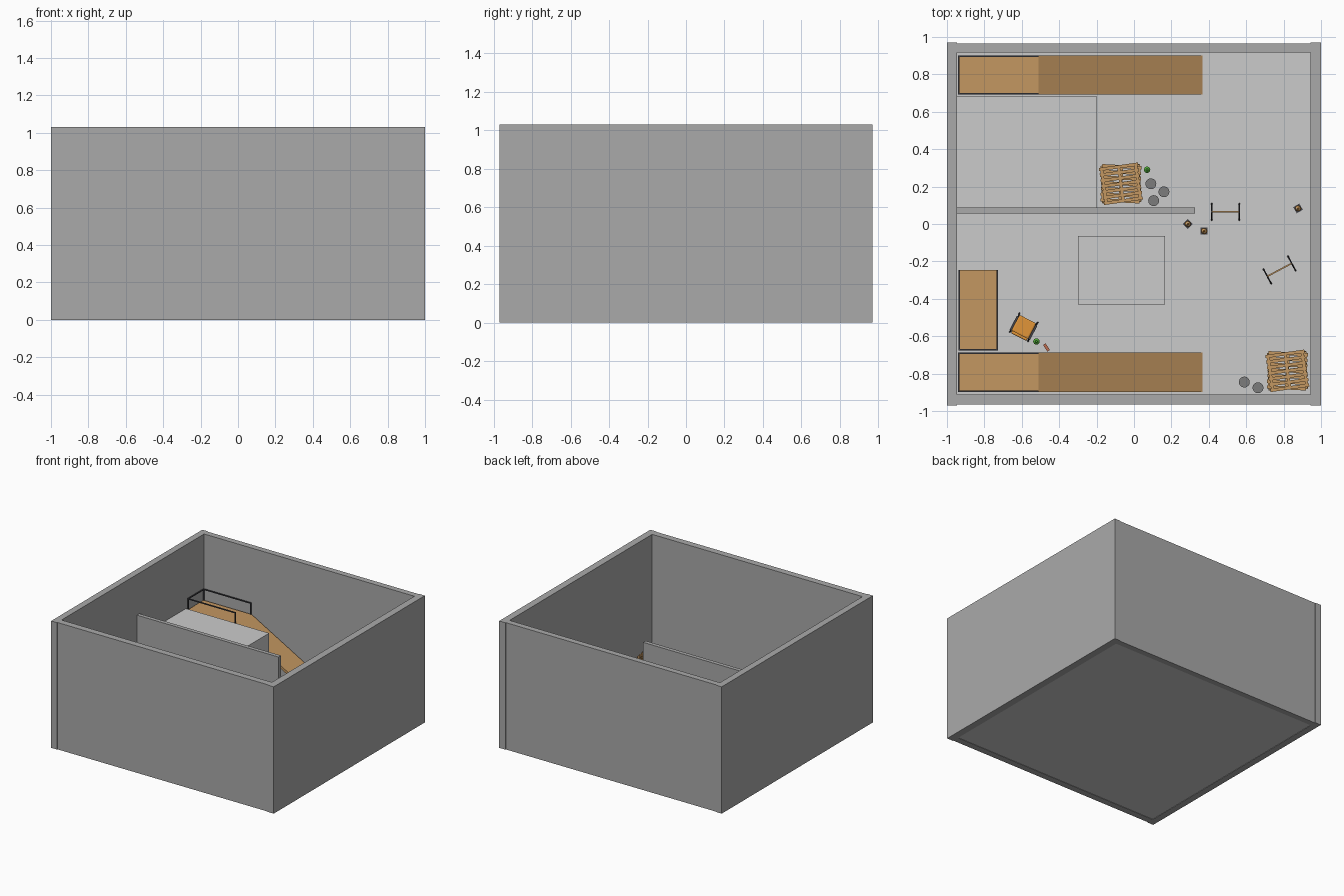
import bpy, bmesh, math
from mathutils import Matrix, Vector

if "Cube" in bpy.data.objects:
    bpy.data.objects.remove(bpy.data.objects["Cube"])

def material(name, rgb):
    m = bpy.data.materials.new(name)
    m.diffuse_color = (*rgb, 1)
    m.use_nodes = True
    m.node_tree.nodes["Principled BSDF"].inputs["Base Color"].default_value = m.diffuse_color
    return m

WOOD = material("wood", (0.55, 0.31, 0.12))
METAL = material("dark_metal", (0.06, 0.06, 0.07))
ORANGE = material("orange", (0.75, 0.30, 0.04))
CREAM = material("cream", (0.85, 0.75, 0.6))
GREEN = material("green", (0.08, 0.40, 0.04))
BRICK = material("brick_red", (0.5, 0.15, 0.08))
DARK = material("dark_grey", (0.2, 0.2, 0.2))
WALL = material("wall_grey", (0.4, 0.4, 0.4))
I = Matrix.Identity(4)
FLOOR = 0.01

def finish(name, bm, mat, base):
    me = bpy.data.meshes.new(name)
    bmesh.ops.recalc_face_normals(bm, faces=bm.faces)
    bm.to_mesh(me)
    bm.free()
    ob = bpy.data.objects.new(name, me)
    bpy.context.collection.objects.link(ob)
    ob.matrix_world = base
    if mat:
        me.materials.append(mat)
    return ob

def box(name, lo, hi, mat=None, base=I, bevel=0):
    lo, hi = Vector(lo), Vector(hi)
    bm = bmesh.new()
    bmesh.ops.create_cube(bm, size=1, matrix=Matrix.Translation((lo + hi) / 2)
                          @ Matrix.Diagonal((*(hi - lo), 1)))
    ob = finish(name, bm, mat, base)
    if bevel:
        mod = ob.modifiers.new("round", 'BEVEL')
        mod.width, mod.segments = bevel, 3
    return ob

def bar(name, a, b, r, mat, base=I, r2=None, sides=8):
    a, b = Vector(a), Vector(b)
    rot = (b - a).to_track_quat('Z', 'Y').to_matrix().to_4x4()
    bm = bmesh.new()
    bmesh.ops.create_cone(bm, cap_ends=True, segments=sides, radius1=r,
                          radius2=r if r2 is None else r2, depth=(b - a).length,
                          matrix=Matrix.Translation((a + b) / 2) @ rot)
    return finish(name, bm, mat, base)

def place(x, y, deg=0, z=FLOOR):
    return Matrix.Translation((x, y, z)) @ Matrix.Rotation(math.radians(deg), 4, 'Z')

# room shell
box("floor", (-0.95, -0.915, 0.003), (0.945, 0.92, FLOOR))
box("left_wall", (-1, -0.97, 0), (-0.947, 0.97, 1.03), WALL)
box("right_wall", (0.943, -0.97, 0), (1, 0.97, 1.03), WALL)
box("front_wall", (-0.947, -0.965, 0), (0.943, -0.912, 1.03), WALL)
box("back_wall", (-0.947, 0.917, 0), (0.943, 0.965, 1.03), WALL)

# partition and solid blocks
box("partition", (-0.947, 0.055, FLOOR), (0.325, 0.087, 0.70), WALL)
box("tall_block", (-0.947, 0.087, FLOOR), (-0.2, 0.685, 0.513))
box("low_block", (-0.3, -0.43, FLOOR), (0.165, -0.065, 0.25))

# raised decks: 0.43 x 0.21, rails on one short and both long sides
def deck(base):
    L, W, top, rail = 0.215, 0.105, 0.49, 0.585
    box("deck_board", (-L, -W, top - 0.02), (L, W, top), WOOD, base)
    w = 0.004
    for x in (-L + w, L - w):
        for y in (-W + w, W - w):
            box("deck_post", (x - w, y - w, 0), (x + w, y + w, rail), METAL, base)
    for y in (-W + w, W - w):
        box("long_rail", (-L, y - w, rail - 0.008), (L, y + w, rail), METAL, base)
    box("end_rail", (-L, -W, rail - 0.008), (-L + 2 * w, W, rail), METAL, base)

def ramp(base):
    prof = [(-0.51, 0.49), (0.365, 0.004), (0.33, 0.0), (-0.51, 0.465)]
    bm = bmesh.new()
    f = bm.faces.new([bm.verts.new((x, -0.105, z)) for x, z in prof])
    e = bmesh.ops.extrude_face_region(bm, geom=[f])
    bmesh.ops.translate(bm, vec=(0, 0.21, 0),
                        verts=[v for v in e["geom"] if isinstance(v, bmesh.types.BMVert)])
    finish("ramp", bm, WOOD, base)

for y in (0.797, -0.793):
    deck(place(-0.725, y))
    ramp(place(0, y))
deck(place(-0.832, -0.46, 90))

# pallet stacks
def pallet(base):
    for i in range(7):
        y = -0.1 + i * 0.0305
        box("top_slat", (-0.105, y, 0.02), (0.105, y + 0.017, 0.025), WOOD, base)
    for x in (-0.1, -0.008, 0.084):
        box("stringer", (x, -0.1, 0.005), (x + 0.016, 0.1, 0.02), WOOD, base)
    for y in (-0.1, -0.008, 0.083):
        box("bottom_slat", (-0.105, y, 0), (0.105, y + 0.017, 0.005), WOOD, base)

for x, y in ((-0.07, 0.215), (0.82, -0.785)):
    for k, a in enumerate((3, 8, 2, -3, 8)):
        pallet(place(x, y, a, FLOOR + k * 0.026))

# drums
for x, y in ((0.09, 0.215), (0.16, 0.172), (0.105, 0.125), (0.59, -0.845), (0.663, -0.875)):
    bar("drum", (0, 0, 0), (0, 0, 0.09), 0.029, DARK, place(x, y), sides=24)

# traffic cones
for x, y, a in ((0.288, 0, 45), (0.375, -0.038, 0), (0.877, 0.083, 30)):
    b = place(x, y, a)
    box("cone_base", (-0.019, -0.019, 0), (0.019, 0.019, 0.006), METAL, b)
    bar("cone_lower", (0, 0, 0.006), (0, 0, 0.035), 0.015, ORANGE, b, 0.010, 16)
    bar("cone_band", (0, 0, 0.035), (0, 0, 0.052), 0.010, CREAM, b, 0.007, 16)
    bar("cone_tip", (0, 0, 0.052), (0, 0, 0.075), 0.007, ORANGE, b, 0.003, 16)

# barriers with splayed legs
for x, y, a in ((0.49, 0.065, 0), (0.778, -0.245, 28)):
    b = place(x, y, a)
    for sx in (-0.074, 0.074):
        for sy in (-1, 1):
            bar("barrier_leg", (sx, sy * 0.045, 0), (sx, sy * 0.003, 0.16), 0.004, METAL, b, sides=4)
    for z in (0.06, 0.12):
        box("barrier_plank", (-0.074, -0.004, z), (0.074, 0.004, z + 0.03), WOOD, b)

# chair
b = place(-0.59, -0.553, -27)
box("seat", (-0.05, -0.045, 0.078), (0.05, 0.05, 0.096), ORANGE, b, 0.008)
box("seat_back", (-0.047, -0.058, 0.096), (0.047, -0.042, 0.17), ORANGE, b, 0.007)
for s in (-1, 1):
    bar("front_leg", (s * 0.055, 0.058, 0), (s * 0.05, 0.03, 0.085), 0.004, METAL, b)
    bar("back_leg", (s * 0.055, -0.055, 0), (s * 0.05, -0.03, 0.085), 0.004, METAL, b)
    bar("arm_post", (s * 0.055, 0.02, 0.085), (s * 0.055, 0.03, 0.125), 0.004, METAL, b)
    box("armrest", (s * 0.055 - 0.006, -0.045, 0.122), (s * 0.055 + 0.006, 0.04, 0.13), METAL, b)

# bottles and brick
for x, y in ((0.07, 0.29), (-0.522, -0.628)):
    b = place(x, y)
    bar("bottle_body", (0, 0, 0), (0, 0, 0.035), 0.017, GREEN, b, sides=16)
    bar("bottle_shoulder", (0, 0, 0.035), (0, 0, 0.045), 0.017, GREEN, b, 0.006, 16)
    bar("bottle_neck", (0, 0, 0.045), (0, 0, 0.06), 0.006, GREEN, b, sides=16)
box("brick", (-0.021, -0.008, 0), (0.021, 0.008, 0.013), BRICK, place(-0.468, -0.66, -57))
